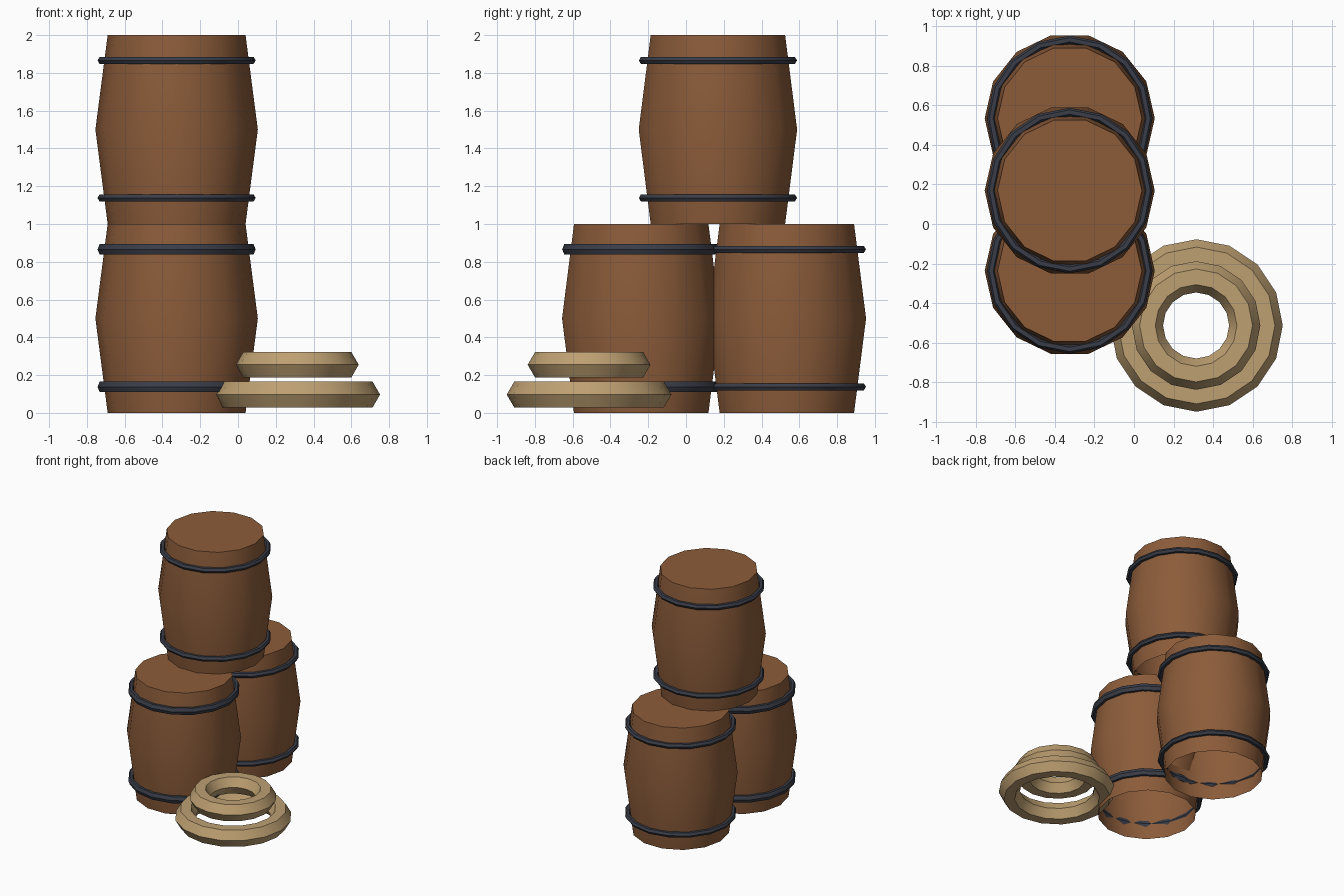
import bpy, bmesh
from math import cos, sin, pi, radians

cube = bpy.data.objects.get("Cube")
if cube:
    bpy.data.objects.remove(cube, do_unlink=True)


def material(name, rgb):
    mat = bpy.data.materials.new(name)
    mat.use_nodes = True
    colour = (*rgb, 1)
    mat.diffuse_color = colour
    mat.node_tree.nodes["Principled BSDF"].inputs["Base Color"].default_value = colour
    return mat


WOOD = material("brown_wood", (0.262, 0.107, 0.042))
IRON = material("dark_iron", (0.042, 0.047, 0.065))
ROPE = material("tan_rope", (0.515, 0.352, 0.168))


def circle(bm, radius, z, sides):
    return [bm.verts.new((radius * cos(2 * pi * i / sides),
                          radius * sin(2 * pi * i / sides), z)) for i in range(sides)]


def bridge(bm, low, high):
    n = len(low)
    for i in range(n):
        j = (i + 1) % n
        bm.faces.new((low[i], low[j], high[j], high[i]))


def finish(bm, name, mat, location):
    bmesh.ops.recalc_face_normals(bm, faces=bm.faces)
    mesh = bpy.data.meshes.new(name)
    bm.to_mesh(mesh)
    bm.free()
    mesh.materials.append(mat)
    obj = bpy.data.objects.new(name, mesh)
    obj.location = location
    bpy.context.collection.objects.link(obj)
    bpy.ops.object.select_all(action="DESELECT")
    obj.select_set(True)
    bpy.context.view_layer.objects.active = obj
    bpy.ops.object.shade_smooth_by_angle(angle=radians(30))


# Ring with a hexagonal section
def ring(name, mat, location, major, minor, stretch=1.0):
    bm = bmesh.new()
    loops = [circle(bm, major + minor * cos(pi * k / 3),
                    minor * sin(pi * k / 3) * stretch, 16) for k in range(6)]
    for k in range(6):
        bridge(bm, loops[k], loops[(k + 1) % 6])
    finish(bm, name, mat, location)


# Bulging shell with a lid and an open underside, plus two hoops
def barrel(name, x, y, z, stretch):
    bm = bmesh.new()
    loops = [circle(bm, r, h, 14) for r, h in ((0.365, 0), (0.43, 0.5), (0.365, 1))]
    bridge(bm, loops[0], loops[1])
    bridge(bm, loops[1], loops[2])
    bm.faces.new(loops[2])
    finish(bm, name, WOOD, (x, y, z))
    for label, h in (("lower", 0.138), ("upper", 0.866)):
        ring(f"{name}_{label}_hoop", IRON, (x, y, z + h), 0.397, 0.0215, stretch)


barrel("front_barrel", -0.325, -0.237, 0, 1.45)
barrel("back_barrel", -0.325, 0.534, 0, 1)
barrel("top_barrel", -0.325, 0.169, 1, 1)

# Coils lying beside the barrels
ring("large_rope_coil", ROPE, (0.316, -0.513, 0.097), 0.357, 0.079)
ring("small_rope_coil", ROPE, (0.314, -0.513, 0.255), 0.246, 0.079)
